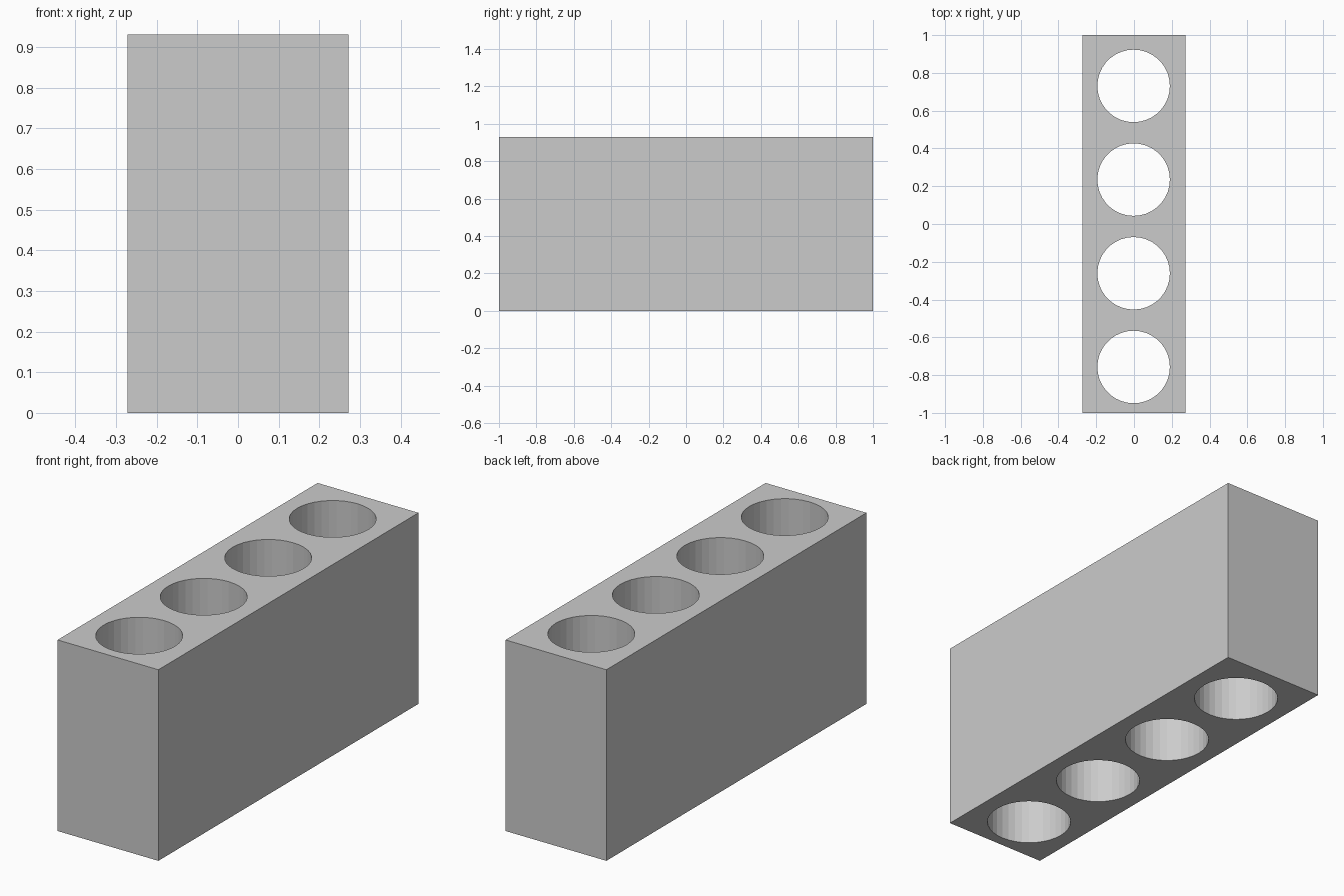
import bpy
import bmesh
from mathutils import Matrix, Vector

if "Cube" in bpy.data.objects:
    bpy.data.objects.remove(bpy.data.objects["Cube"])

WIDTH, LENGTH, HEIGHT = 0.543, 2.0, 0.93
HOLE_RADIUS, HOLE_SIDES = 0.192, 36
HOLE_X, FIRST_HOLE_Y, HOLE_PITCH, HOLE_COUNT = -0.002, -0.757, 0.496, 4


def make_object(name, bm):
    mesh = bpy.data.meshes.new(name)
    bm.to_mesh(mesh)
    bm.free()
    obj = bpy.data.objects.new(name, mesh)
    bpy.context.collection.objects.link(obj)
    return obj


# Solid rectangular block standing on the ground
bm = bmesh.new()
bmesh.ops.create_cube(bm, size=1.0)
bmesh.ops.scale(bm, vec=(WIDTH, LENGTH, HEIGHT), verts=bm.verts)
bmesh.ops.translate(bm, vec=(0, 0, HEIGHT / 2), verts=bm.verts)
block = make_object("block", bm)

# Row of round cutters passing right through the block
bm = bmesh.new()
for i in range(HOLE_COUNT):
    centre = Vector((HOLE_X, FIRST_HOLE_Y + i * HOLE_PITCH, HEIGHT / 2))
    bmesh.ops.create_cone(bm, cap_ends=True, segments=HOLE_SIDES,
                          radius1=HOLE_RADIUS, radius2=HOLE_RADIUS,
                          depth=HEIGHT + 0.2, matrix=Matrix.Translation(centre))
cutter = make_object("hole_cutters", bm)
cutter.hide_render = True
cutter.display_type = 'WIRE'

# Bore the holes
bore = block.modifiers.new("bore_holes", 'BOOLEAN')
bore.operation = 'DIFFERENCE'
bore.solver = 'EXACT'
bore.object = cutter
